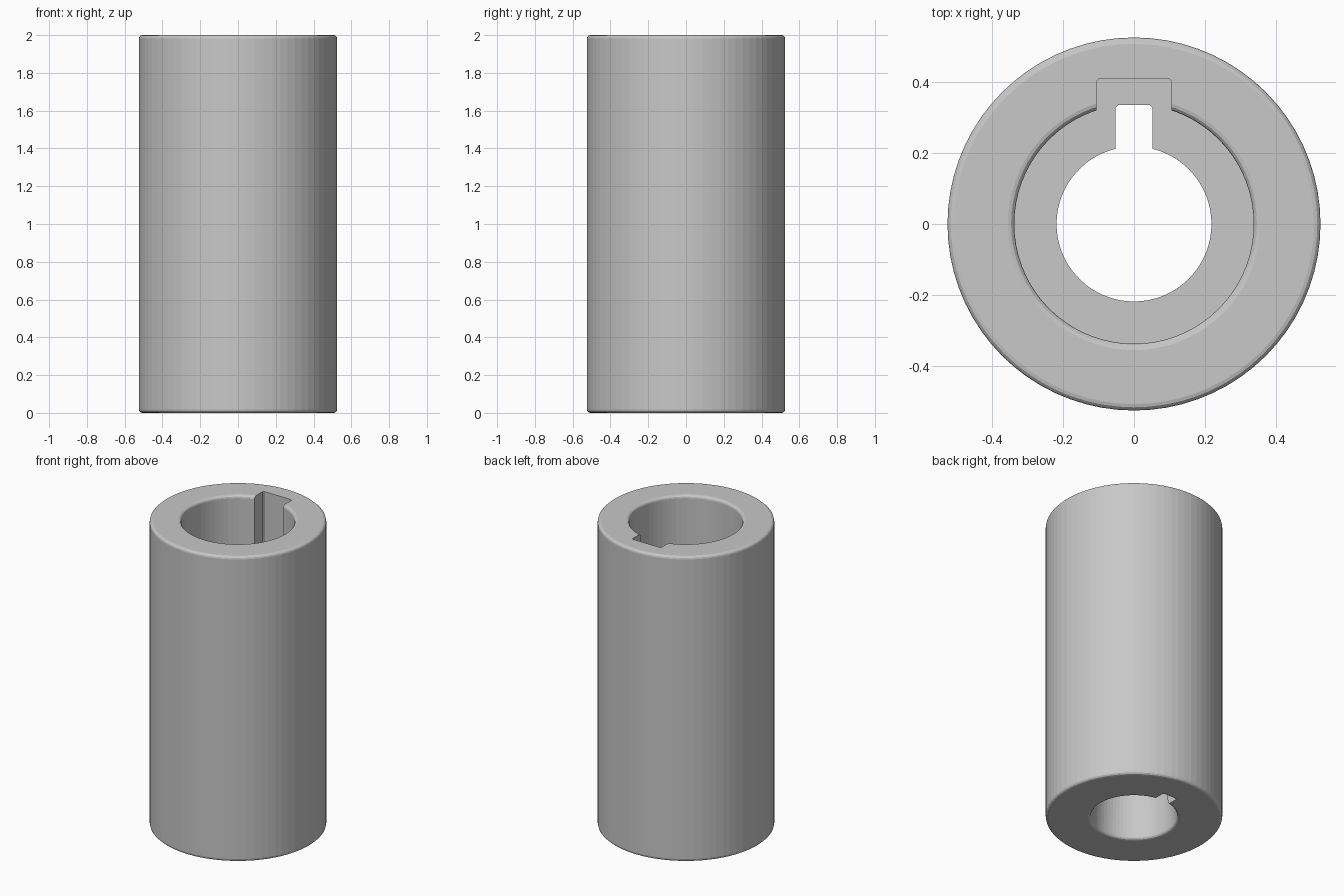
import bpy
import bmesh
from math import sin, cos, pi, radians

default_cube = bpy.data.objects.get("Cube")
if default_cube:
    bpy.data.objects.remove(default_cube)

SEGMENTS = 72
HEIGHT = 2.0
STEP_Z = 1.0        # shoulder between the two bores
OUTER_R = 0.525
WIDE_R = 0.337      # upper bore
NARROW_R = 0.218    # lower bore at the shoulder
MOUTH_R = 0.256     # lower bore at the bottom, slightly tapered
ROUND = 0.018       # edge rounding

steel = bpy.data.materials.new("plain grey steel")
steel.use_nodes = True
colour = (0.58, 0.58, 0.58, 1)
steel.diffuse_color = colour
steel.node_tree.nodes["Principled BSDF"].inputs["Base Color"].default_value = colour


def add_object(name, bm):
    bmesh.ops.recalc_face_normals(bm, faces=bm.faces)
    mesh = bpy.data.meshes.new(name)
    bm.to_mesh(mesh)
    bm.free()
    mesh.materials.append(steel)
    obj = bpy.data.objects.new(name, mesh)
    bpy.context.collection.objects.link(obj)
    return obj


def rounded_edge(r, z, start):
    """Quarter arc of profile points around the centre (r, z)."""
    angles = [radians(start + 30 * i) for i in range(4)]
    return [(r + ROUND * cos(a), z + ROUND * sin(a)) for a in angles]


def lathe(name, profile):
    bm = bmesh.new()
    rings = []
    for i in range(SEGMENTS):
        a = 2 * pi * i / SEGMENTS
        rings.append([bm.verts.new((r * cos(a), r * sin(a), z)) for r, z in profile])
    n = len(profile)
    for i in range(SEGMENTS):
        here, there = rings[i], rings[(i + 1) % SEGMENTS]
        for j in range(n):
            k = (j + 1) % n
            bm.faces.new((here[j], there[j], there[k], here[k]))
    return add_object(name, bm)


def keyway_cutter(name, half_width, depth_y, z0, z1):
    """Slot prism from the axis outwards, with eased outer corners."""
    ease = 0.007
    side = [(half_width, 0), (half_width, depth_y - ease), (half_width - ease, depth_y)]
    outline = side + [(-x, y) for x, y in reversed(side)]
    bm = bmesh.new()
    face = bm.faces.new([bm.verts.new((x, y, z0)) for x, y in outline])
    grown = bmesh.ops.extrude_face_region(bm, geom=[face])
    top = [v for v in grown["geom"] if isinstance(v, bmesh.types.BMVert)]
    bmesh.ops.translate(bm, verts=top, vec=(0, 0, z1 - z0))
    cutter = add_object(name, bm)
    cutter.hide_render = True
    cutter.hide_set(True)
    return cutter


# Sleeve: rounded outer rims, tapered lower bore, wider upper bore
low, high = ROUND, HEIGHT - ROUND
profile = (rounded_edge(OUTER_R - ROUND, low, 270)
           + rounded_edge(OUTER_R - ROUND, high, 0)
           + rounded_edge(WIDE_R + ROUND, high, 90)
           + [(WIDE_R, STEP_Z), (NARROW_R, STEP_Z)]
           + rounded_edge(MOUTH_R + ROUND, low, 180))
sleeve = lathe("coupling_sleeve", profile)

# Keyways: a wide one in the upper bore, a narrow one in the lower bore
cutters = [keyway_cutter("upper_keyway_cutter", 0.105, 0.41, STEP_Z, HEIGHT + 0.1),
           keyway_cutter("lower_keyway_cutter", 0.052, 0.335, -0.1, STEP_Z + 0.1)]
bpy.context.view_layer.objects.active = sleeve
sleeve.select_set(True)
for cutter in cutters:
    cut = sleeve.modifiers.new(cutter.name, "BOOLEAN")
    cut.operation = "DIFFERENCE"
    cut.solver = "EXACT"
    cut.object = cutter
    bpy.ops.object.modifier_apply(modifier=cut.name)
for cutter in cutters:
    bpy.data.objects.remove(cutter)
